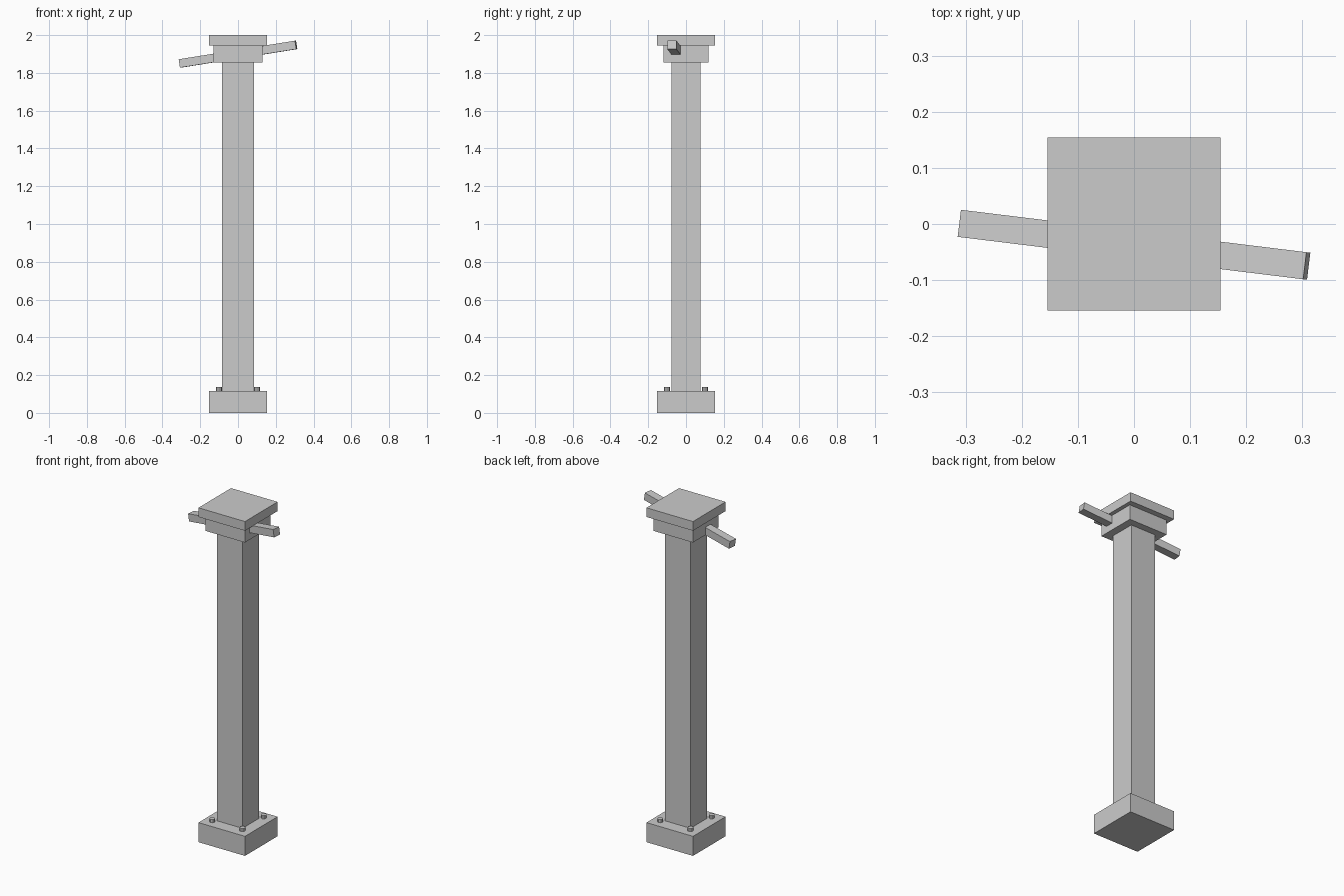
import bpy
from math import radians

if "Cube" in bpy.data.objects:
    bpy.data.objects.remove(bpy.data.objects["Cube"])


def box(name, size, centre, rot=(0, 0, 0)):
    bpy.ops.mesh.primitive_cube_add(size=1, location=centre, rotation=rot)
    ob = bpy.context.object
    ob.name = name
    ob.scale = size
    bpy.ops.object.transform_apply(location=False, rotation=False, scale=True)
    return ob


def block(name, wx, wy, z0, z1):
    return box(name, (wx, wy, z1 - z0), (0, 0, (z0 + z1) / 2))


# Stacked post sections
block("base_block", 0.308, 0.308, 0, 0.117)
block("post_shaft", 0.168, 0.155, 0.117, 1.855)
block("collar", 0.26, 0.24, 1.855, 1.945)
block("cap_plate", 0.308, 0.308, 1.945, 2.0)

# Tilted crossbar passing through the collar
box("crossbar", (0.628, 0.0485, 0.045), (0, -0.037, 1.899),
    (0, radians(-9), radians(-7)))

# Bolts at the base corners
for sx in (-1, 1):
    for sy in (-1, 1):
        bpy.ops.mesh.primitive_cylinder_add(
            vertices=8, radius=0.016, depth=0.03,
            location=(sx * 0.1, sy * 0.1, 0.121))
        bpy.context.object.name = "base_bolt"
